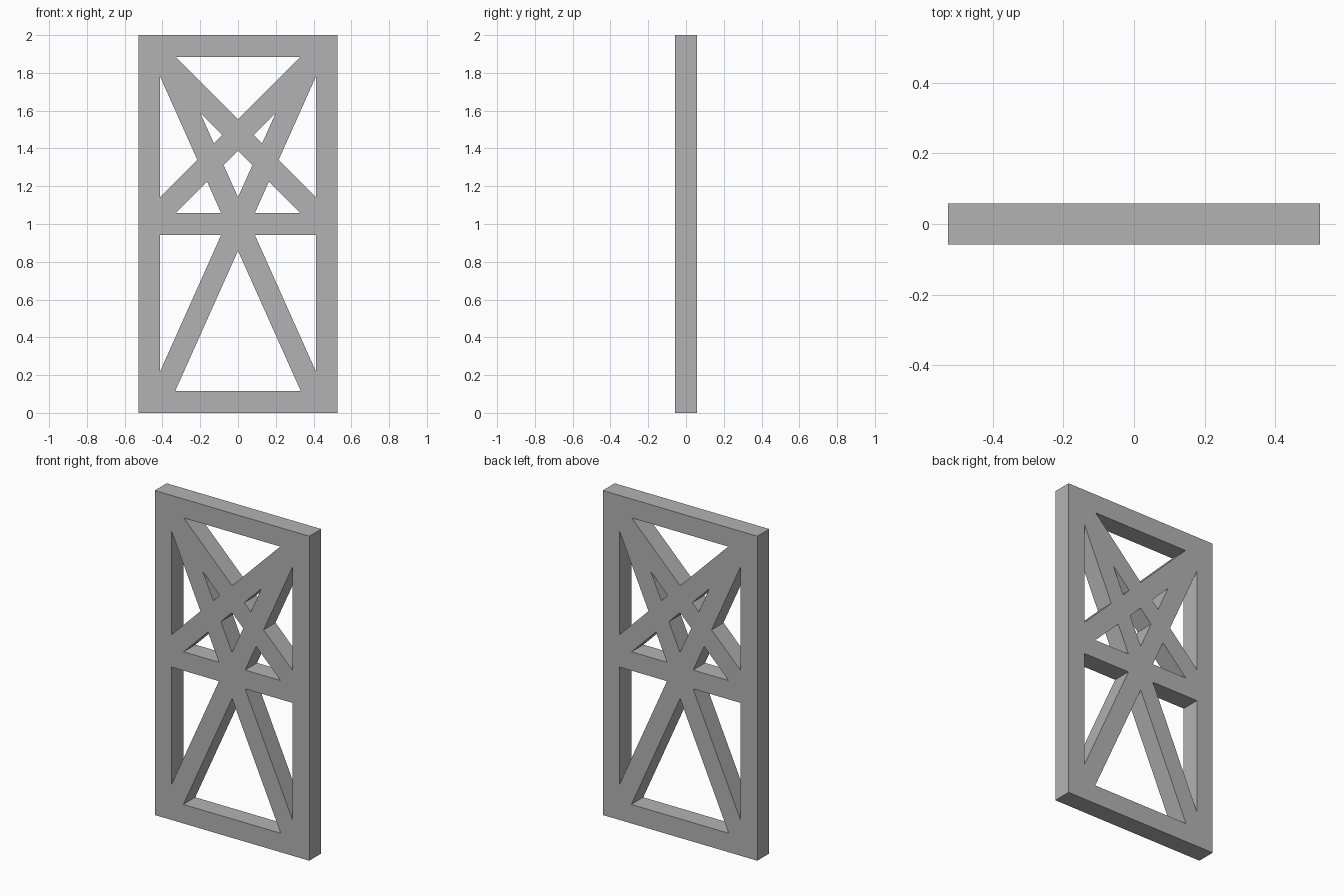
import bpy, bmesh

if "Cube" in bpy.data.objects:
    bpy.data.objects.remove(bpy.data.objects["Cube"])

W, H, D = 0.527, 2.0, 0.058      # half width, height, half depth
IN = W - 0.115                   # inner face of the side posts
LOW, HIGH = 0.117, 1.883         # inner faces of bottom and top rails
MID0, MID1 = 0.942, 1.058        # middle rail
S = 2.235                        # slope of the steep braces

# brace edges on the right side, as (slope, height at x = 0)
leg_out, leg_in = (-S, 1.1415), (-S, 0.8585)     # lower steep brace
vee_out, vee_in = (S, 0.8585), (S, 1.1415)       # upper steep brace
up_top, up_bot = (1, 1.5545), (1, 1.3885)        # cross brace rising
dn_top, dn_bot = (-1, 1.5545), (-1, 1.3885)      # cross brace falling
mid_top, mid_bot = (0, MID1), (0, MID0)
top, bottom = (0, HIGH), (0, LOW)


def meet(a, b):
    x = (b[1] - a[1]) / (a[0] - b[0])
    return x, a[0] * x + a[1]


def post(a):
    return IN, a[0] * IN + a[1]


def mirror(pts):
    return [(-x, z) for x, z in pts]


# openings left between the braces
right = [
    [post(mid_bot), post(leg_out), meet(leg_out, mid_bot)],
    [post(vee_out), post(dn_top), meet(vee_out, dn_top)],
    [meet(mid_top, vee_out), meet(mid_top, dn_bot), meet(vee_out, dn_bot)],
    [meet(up_bot, vee_in), meet(up_bot, dn_top), meet(vee_in, dn_top)],
]
xb, zb = meet(bottom, leg_in)
xt, zt = meet(top, up_top)
xk, zk = meet(vee_in, dn_bot)
holes = right + [mirror(h) for h in right] + [
    [(-xb, zb), (xb, zb), (0, leg_in[1])],
    [(-xt, zt), (xt, zt), (0, up_top[1])],
    [(0, dn_bot[1]), (xk, zk), (0, vee_in[1]), (-xk, zk)],
]
outline = [(-W, 0), (W, 0), (W, H), (-W, H)]

# filled, extruded profile of the panel
curve = bpy.data.curves.new("panel_profile", 'CURVE')
curve.dimensions = '2D'
curve.fill_mode = 'BOTH'
curve.extrude = D
for pts in [outline] + holes:
    sp = curve.splines.new('POLY')
    sp.points.add(len(pts) - 1)
    for p, (x, z) in zip(sp.points, pts):
        p.co = (x, z, 0, 1)
    sp.use_cyclic_u = True
panel = bpy.data.objects.new("braced_panel", curve)
bpy.context.collection.objects.link(panel)
panel.rotation_euler.x = 1.5707963268
bpy.context.view_layer.objects.active = panel
panel.select_set(True)
bpy.ops.object.convert(target='MESH')
panel = bpy.context.object
bpy.ops.object.transform_apply(location=False, rotation=True, scale=False)

# weld caps to walls and keep every face flat
bm = bmesh.new()
bm.from_mesh(panel.data)
bmesh.ops.remove_doubles(bm, verts=bm.verts[:], dist=1e-4)
bmesh.ops.recalc_face_normals(bm, faces=bm.faces[:])
for f in bm.faces:
    f.smooth = False
    f.material_index = 0
bm.to_mesh(panel.data)
bm.free()

grey = bpy.data.materials.new("plain grey")
grey.diffuse_color = (0.45, 0.45, 0.45, 1)
grey.use_nodes = True
grey.node_tree.nodes["Principled BSDF"].inputs["Base Color"].default_value = grey.diffuse_color
panel.data.materials.clear()
panel.data.materials.append(grey)
